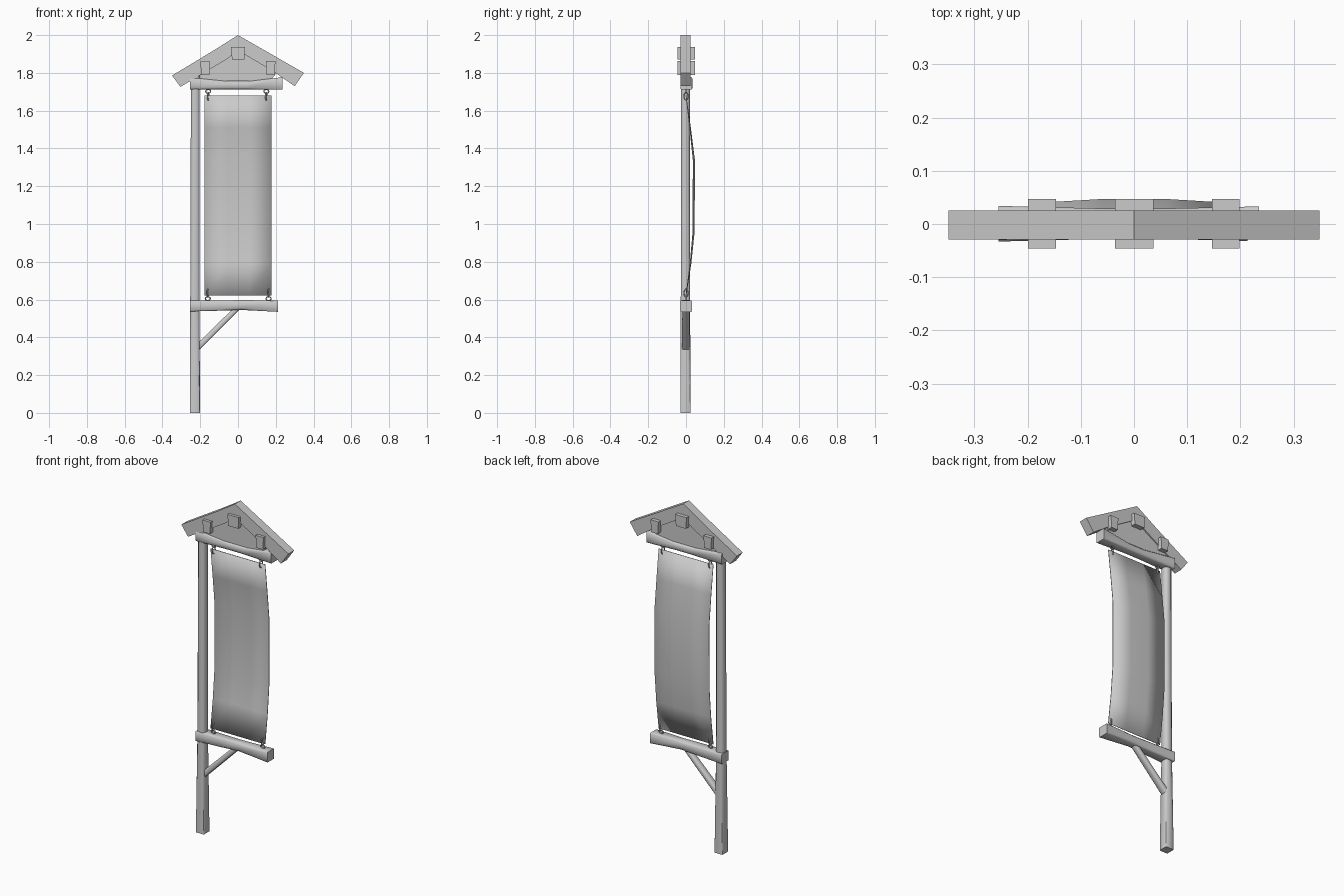
import bpy, bmesh, math
from mathutils import Vector

if "Cube" in bpy.data.objects:
    bpy.data.objects.remove(bpy.data.objects["Cube"])

grey = bpy.data.materials.new("plain grey")
grey.diffuse_color = (0.6, 0.6, 0.6, 1)
grey.use_nodes = True
grey.node_tree.nodes["Principled BSDF"].inputs["Base Color"].default_value = grey.diffuse_color


def finish(name, bm, angle=40):
    bmesh.ops.recalc_face_normals(bm, faces=bm.faces)
    me = bpy.data.meshes.new(name)
    bm.to_mesh(me)
    bm.free()
    me.materials.append(grey)
    ob = bpy.data.objects.new(name, me)
    bpy.context.collection.objects.link(ob)
    bpy.ops.object.select_all(action='DESELECT')
    ob.select_set(True)
    bpy.context.view_layer.objects.active = ob
    bpy.ops.object.shade_smooth_by_angle(angle=math.radians(angle))
    return ob


def timber(name, stations):
    """Hewn timber in the xz plane; station = (x, z, half_width, half_depth, chamfer, y)."""
    bm = bmesh.new()
    a, b = stations[0], stations[-1]
    d = Vector((b[0] - a[0], 0, b[1] - a[1])).normalized()
    v = Vector((-d.z, 0, d.x))
    rings = []
    for x, z, w, h, c, y in stations:
        pts = [(w - c, -h), (w, -h + c), (w, h - c), (w - c, h),
               (-w + c, h), (-w, h - c), (-w, -h + c), (-w + c, -h)]
        rings.append([bm.verts.new(Vector((x, y + q, z)) + v * p) for p, q in pts])
    for r, s in zip(rings, rings[1:]):
        for i in range(8):
            j = (i + 1) % 8
            bm.faces.new((r[i], r[j], s[j], s[i]))
    bm.faces.new(rings[0])
    bm.faces.new(rings[-1])
    return finish(name, bm, 50)


def slab(name, profile, y0, y1):
    """Extrude an xz outline from y0 to y1."""
    bm = bmesh.new()
    f = bm.faces.new([bm.verts.new((x, y0, z)) for x, z in profile])
    ext = bmesh.ops.extrude_face_region(bm, geom=[f])
    for e in ext["geom"]:
        if isinstance(e, bmesh.types.BMVert):
            e.co.y = y1
    return finish(name, bm)


def ring(name, loc, rx, rz, thick, turn):
    """Small oval ring, turned about z."""
    bm = bmesh.new()
    n, m = 10, 5
    vs = []
    for i in range(n):
        t = 2 * math.pi * i / n
        for k in range(m):
            s = 2 * math.pi * k / m
            r = thick * math.cos(s)
            p, q = (rx + r) * math.cos(t), thick * math.sin(s)
            vs.append(bm.verts.new((loc[0] + p * math.cos(turn) - q * math.sin(turn),
                                    loc[1] + p * math.sin(turn) + q * math.cos(turn),
                                    loc[2] + (rz + r) * math.sin(t))))
    for i in range(n):
        for k in range(m):
            i2, k2 = (i + 1) % n, (k + 1) % m
            bm.faces.new((vs[i * m + k], vs[i2 * m + k], vs[i2 * m + k2], vs[i * m + k2]))
    return finish(name, bm, 80)


# Post: square foot, chamfers growing upwards
timber("post", [(-0.228, 0, 0.026, 0.027, 0.001, -0.003),
                (-0.228, 0.55, 0.025, 0.025, 0.011, -0.003),
                (-0.227, 1.2, 0.024, 0.023, 0.011, -0.003),
                (-0.226, 1.80, 0.023, 0.023, 0.011, -0.003)])

# Cross arms
timber("lower_arm", [(-0.255, 0.566, 0.029, 0.033, 0.004, 0),
                     (-0.10, 0.568, 0.027, 0.029, 0.006, 0),
                     (0.02, 0.571, 0.026, 0.027, 0.010, 0),
                     (0.213, 0.565, 0.030, 0.032, 0.003, 0)])
timber("upper_arm", [(-0.255, 1.744, 0.032, 0.032, 0.006, 0.002),
                     (-0.05, 1.734, 0.021, 0.027, 0.008, 0.002),
                     (0.05, 1.734, 0.021, 0.027, 0.008, 0.002),
                     (0.235, 1.744, 0.033, 0.031, 0.004, 0.002)])

# Diagonal brace
timber("brace", [(-0.225, 0.335, 0.016, 0.021, 0.006, -0.001),
                 (0.0, 0.558, 0.014, 0.018, 0.006, -0.001)])

# Roof chevron and gable panel
slab("roof", [(0, 2.0), (0.349, 1.80), (0.30, 1.73), (0.18, 1.812), (0, 1.918),
              (-0.06, 1.872), (-0.18, 1.80), (-0.305, 1.726), (-0.349, 1.786),
              (-0.13, 1.918)], -0.029, 0.025)
slab("gable_panel", [(-0.205, 1.758), (0.17, 1.758), (0.205, 1.80), (0, 1.935),
                     (-0.205, 1.80)], -0.018, 0.018)

# Purlin ends poking through the gable
for name, x0, x1, z0, z1 in (("ridge_purlin", -0.036, 0.037, 1.87, 1.936),
                             ("left_purlin", -0.199, -0.147, 1.79, 1.86),
                             ("right_purlin", 0.147, 0.198, 1.79, 1.862)):
    slab(name, [(x0 + 0.004, z0), (x1 - 0.004, z0), (x1, z1), (x0, z1)], -0.046, 0.047)

# Hanging banner, billowing backwards
bm = bmesh.new()
rows = [(0.622, 0.0), (0.79, 0.022), (0.96, 0.037), (1.34, 0.038), (1.51, 0.020), (1.68, 0.0)]
cols = [-0.178, -0.06, 0.06, 0.177]
grid = [[bm.verts.new((x, y + (0.007 if abs(x) < 0.1 else 0) * y / 0.038, z)) for x in cols]
        for z, y in rows]
for r, s in zip(grid, grid[1:]):
    for i in range(3):
        bm.faces.new((r[i], r[i + 1], s[i + 1], s[i]))
banner = finish("banner", bm, 60)
solid = banner.modifiers.new("thickness", 'SOLIDIFY')
solid.thickness = 0.004
solid.offset = 0

# Rings and eyes at the four corners
for i, (x, zr, ze) in enumerate(((-0.158, 1.676, 1.702), (0.150, 1.676, 1.702),
                                 (-0.160, 0.634, 0.605), (0.162, 0.634, 0.605))):
    ring(f"banner_ring_{i}", (x, 0, zr), 0.011, 0.021, 0.0035, math.radians(75))
    ring(f"arm_eye_{i}", (x, 0, ze), 0.013, 0.010, 0.0035, 0)
